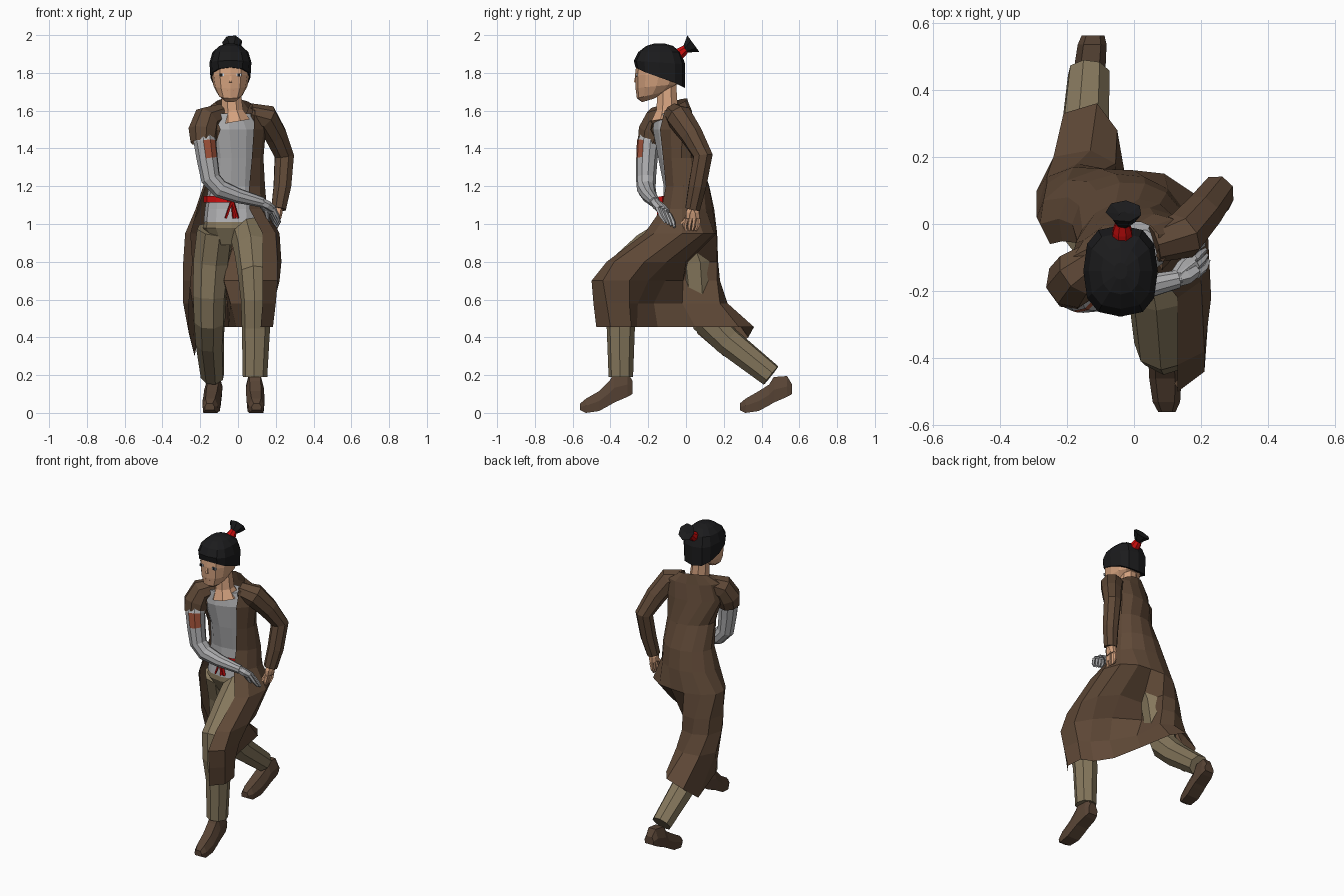
import bpy, bmesh, math
from mathutils import Vector, Quaternion


def material(name, r, g, b):
    m = bpy.data.materials.new(name)
    m.diffuse_color = (r, g, b, 1)
    return m


COAT = material("coat brown", .115, .066, .038)
BOOT = material("boot brown", .098, .058, .036)
TROUSER = material("olive cloth", .235, .185, .108)
GREY = material("grey cloth", .43, .43, .44)
SKIN = material("skin", .66, .36, .21)
HAIR = material("black hair", .011, .011, .012)
RED = material("red cord", .60, .004, .004)
PATCH = material("rust patch", .36, .085, .042)
WHITE = material("eye white", .65, .72, .8)


def loft(name, rings, mat, closed=True, caps=True):
    """Skin a list of equal-length point rings."""
    bm = bmesh.new()
    vs = [[bm.verts.new(p) for p in r] for r in rings]
    n = len(rings[0])
    for i in range(len(rings) - 1):
        for j in range(n if closed else n - 1):
            k = (j + 1) % n
            bm.faces.new((vs[i][j], vs[i][k], vs[i + 1][k], vs[i + 1][j]))
    if closed and caps:
        bm.faces.new(vs[0])
        bm.faces.new(vs[-1])
    bmesh.ops.recalc_face_normals(bm, faces=bm.faces)
    me = bpy.data.meshes.new(name)
    bm.to_mesh(me)
    bm.free()
    me.materials.append(mat)
    ob = bpy.data.objects.new(name, me)
    bpy.context.collection.objects.link(ob)
    return ob


def ring(z, cx, cy, rx, ry, twist=0, tilt=0, a0=0, a1=None, n=12, power=.85):
    """Horizontal rounded section; an arc from a0 to a1 degrees when a1 is given."""
    step = 360 / n if a1 is None else (a1 - a0) / (n - 1)
    t = math.radians(twist)
    pts = []
    for i in range(n):
        a = math.radians(a0 + i * step) - t
        c, s = math.cos(a), math.sin(a)
        x = rx * math.copysign(abs(c) ** power, c)
        y = ry * math.copysign(abs(s) ** power, s)
        pts.append((cx + x * math.cos(t) - y * math.sin(t),
                    cy + x * math.sin(t) + y * math.cos(t), z - tilt * s))
    return pts


def tube(name, path, mat, n=8, caps=True, flat=1):
    """Limb through (x, y, z, radius) stations."""
    p = [Vector(q[:3]) for q in path]
    rings, prev, rot = [], Vector((0, 0, 1)), Quaternion()
    for i, q in enumerate(path):
        t = (p[min(i + 1, len(p) - 1)] - p[max(i - 1, 0)]).normalized()
        rot = prev.rotation_difference(t) @ rot
        prev = t
        rings.append([p[i] + rot @ Vector((q[3] * flat * math.cos(a), q[3] * math.sin(a), 0))
                      for a in (2 * math.pi * (k + .5) / n for k in range(n))])
    return loft(name, rings, mat, caps=caps)


def plate(name, center, size, mat):
    x, y, z = center
    a, b, c = (s / 2 for s in size)
    return loft(name, [[(x - a, y - b, h), (x + a, y - b, h), (x + a, y + b, h), (x - a, y + b, h)]
                       for h in (z - c, z + c)], mat)


# Head, neck and face
loft("head", [ring(1.655, -.04, -.2, .032, .032, tilt=-.01),
              ring(1.685, -.04, -.178, .066, .082, tilt=-.02),
              ring(1.73, -.04, -.155, .09, .112, tilt=-.012), ring(1.79, -.04, -.145, .1, .125),
              ring(1.87, -.04, -.14, .1, .12)], SKIN)
tube("neck", [(-.02, -.10, 1.54, .09), (-.03, -.10, 1.60, .062), (-.04, -.10, 1.74, .052)], SKIN)
tube("nose", [(-.04, -.264, 1.79, .006), (-.04, -.268, 1.75, .011)], SKIN, 4)
plate("mouth", (-.04, -.259, 1.705), (.03, .006, .004), PATCH)
for side in (-1, 1):
    x = -.04 + side * .046
    plate("eye", (x, -.260, 1.79), (.026, .008, .015), WHITE)
    plate("pupil", (x - .002, -.263, 1.79), (.013, .005, .016), HAIR)

# Hair cap and tied ponytail
loft("hair", [ring(1.775, -.04, -.137, .106, .131, tilt=.055, power=.75),
              ring(1.855, -.04, -.14, .111, .136, tilt=.01, power=.75),
              ring(1.91, -.04, -.14, .095, .113, power=.75),
              ring(1.943, -.04, -.14, .058, .07), ring(1.956, -.04, -.14, .02, .025)], HAIR)
tube("hair_band", [(-.035, -.055, 1.885, .034), (-.035, -.02, 1.912, .03), (-.035, .002, 1.93, .022)], RED)
tube("ponytail", [(-.035, -.005, 1.922, .018), (-.03, .015, 1.937, .035), (-.03, .038, 1.956, .055),
                  (-.03, .03, 1.948, .012)], HAIR, 7)

# Shirt, belt and hips
loft("shirt", [ring(1.585, -.03, -.09, .11, .065, 20), ring(1.5, -.02, -.07, .15, .095, 20),
               ring(1.35, -.02, -.045, .125, .098, 15), ring(1.2, -.03, -.03, .125, .087, 5),
               ring(1.08, -.035, -.02, .14, .10), ring(1.01, -.035, -.02, .147, .112)], GREY)
loft("belt", [ring(z, -.035, -.024, .147, .106) for z in (1.115, 1.147)], RED, caps=False)
tube("belt_knot", [(-.055, -.137, 1.13, .018), (-.005, -.137, 1.13, .018)], RED, 6)
for end in (-.065, -.02, .0):
    tube("belt_tie", [(-.03, -.14, 1.13, .013), (end, -.145, 1.03, .012)], RED, 4, flat=.5)
loft("hips", [ring(1.03, -.035, -.02, .14, .108), ring(.98, -.035, -.02, .15, .115),
              ring(.89, -.035, -.01, .09, .08)], TROUSER)

# Long open coat: arcs round the body, then a skirt sweeping round both legs
N = 11
coat = [ring(z, cx, cy, rx, ry, tw, ti, a0, a1, N, 1) for z, cx, cy, rx, ry, tw, ti, a0, a1 in (
    (1.635, -.02, -.07, .10, .075, 20, -.03, -25, 215),
    (1.60, -.02, -.07, .17, .088, 20, 0, -40, 235),
    (1.50, -.02, -.07, .175, .109, 20, 0, -45, 252),
    (1.35, -.015, -.04, .152, .112, 15, 0, -50, 215),
    (1.20, -.02, 0, .165, .125, 5, 0, -60, 205),
    (1.08, -.035, 0, .19, .15, 0, 0, -60, 200))]
skirt = {
    .95: [(.13, -.22), (.20, -.17), (.22, -.02), (.18, .09), (.09, .15), (0, .16),
          (-.1, .165), (-.2, .13), (-.27, .07), (-.28, 0), (-.25, -.06)],
    .80: [(.13, -.42), (.21, -.38), (.23, -.22), (.2, -.1), (.11, 0), (-.055, .01),
          (-.09, .165), (-.18, .17), (-.26, .12), (-.29, .02), (-.24, -.05)],
    .70: [(.13, -.5), (.21, -.44), (.22, -.3), (.16, -.2), (.08, -.11), (-.075, -.015),
          (-.085, .165), (-.17, .18), (-.26, .14), (-.29, .04), (-.25, -.03)],
    .58: [(.13, -.49), (.2, -.42), (.19, -.3), (.13, -.255), (.05, -.17), (-.04, -.02),
          (-.055, .18), (-.13, .22), (-.24, .2), (-.29, .1), (-.26, .02)],
    .455: [(.12, -.475), (.185, -.4), (.175, -.29), (.1, -.26), (.03, -.15), (-.01, .05),
           (-.05, .28), (-.11, .36), (-.21, .33), (-.23, .2), (-.26, .06)]}
hem = {8: .40, 9: .30, 10: .42}
for z, pts in skirt.items():
    coat.append([(x, y, hem.get(i, z) if z < .5 else z) for i, (x, y) in enumerate(pts)])
loft("coat", coat, COAT, closed=False)

# Sleeves: one long, one torn short
tube("long_sleeve", [(.06, -.06, 1.585, .055), (.145, -.035, 1.565, .072), (.2, .03, 1.47, .063),
                     (.245, .09, 1.36, .055), (.235, .06, 1.2, .05), (.215, .035, 1.08, .042)], COAT)
tube("torn_sleeve", [(-.09, -.09, 1.585, .055), (-.165, -.145, 1.555, .075), (-.185, -.175, 1.49, .08),
                     (-.185, -.19, 1.43, .068)], COAT, caps=False)

# Grey wrapped arm with a rust patch on its inner front
arm = tube("wrapped_arm", [(-.18, -.18, 1.5, .05), (-.175, -.2, 1.435, .061), (-.163, -.207, 1.345, .057),
                           (-.145, -.212, 1.24, .053), (-.095, -.21, 1.185, .05), (0, -.195, 1.15, .04),
                           (.13, -.165, 1.115, .028)], GREY, 10)
arm.data.materials.append(PATCH)
facing = Vector((.4, -.92, 0)).normalized()
for f in arm.data.polygons:
    if 1.36 < f.center.z < 1.42 and f.normal.dot(facing) > .8:
        f.material_index = 1


def hand(name, wrist, palm, tip, spread, thumb, mat):
    w, p, t, s = map(Vector, (wrist, palm, tip, spread))
    for k in (-.6, 0, .6):
        tube(name + "_palm", [(*w, .024), (*(w.lerp(p, .5) + s * k * .8), .024), (*(p + s * k), .02)], mat, 6)
    for k in (-1, -.33, .33, 1):
        tube(name + "_finger", [(*(p + s * k), .013), (*(p.lerp(t, .6) + s * k * 1.1), .011),
                                (*(t + s * k * .8), .007)], mat, 5)
    tube(name + "_thumb", [(*w.lerp(p, .4), .016), (*thumb, .009)], mat, 5)


hand("bare_hand", (.215, .035, 1.09), (.208, .035, 1.03), (.20, .025, .965), (0, .032, 0),
     (.19, -.02, 1.0), SKIN)
hand("wrapped_hand", (.125, -.165, 1.115), (.18, -.12, 1.07), (.215, -.085, .995), (.008, -.03, .015),
     (.16, -.10, 1.01), GREY)

# Trouser legs: front one bent, back one trailing
tube("front_leg", [(.05, -.02, .97, .1), (.08, -.2, .86, .1), (.09, -.36, .73, .09),
                   (.095, -.37, .6, .08), (.095, -.345, .45, .075), (.09, -.345, .19, .065)], TROUSER)
tube("back_leg", [(-.12, -.01, .97, .1), (-.14, .05, .8, .1), (-.15, .065, .62, .09),
                  (-.15, .11, .49, .085), (-.15, .22, .38, .077), (-.135, .45, .198, .064)], TROUSER)

# Shoes with lifted heels
for name, toe_y, toe_x, heel_x, drop in (("front_shoe", -.56, .098, .085, 0),
                                         ("back_shoe", .285, -.15, -.122, .02)):
    rings = []
    for d, lo, hi, w in ((0, .015, .05, .026), (.03, 0, .075, .041), (.1, .01, .115, .048),
                         (.155, .04, .17, .048), (.18, .055, .21, .047), (.25, .085, .215, .043),
                         (.277, .10, .17, .034)):
        x = toe_x + (heel_x - toe_x) * d / .277
        hi -= drop * (d > .15)
        mid = lo + (hi - lo) * .5
        rings.append([(x + sx * w, toe_y + d, z) for sx, z in
                      ((-.9, lo), (.9, lo), (1, mid), (.6, hi), (-.6, hi), (-1, mid))])
    loft(name, rings, BOOT)
